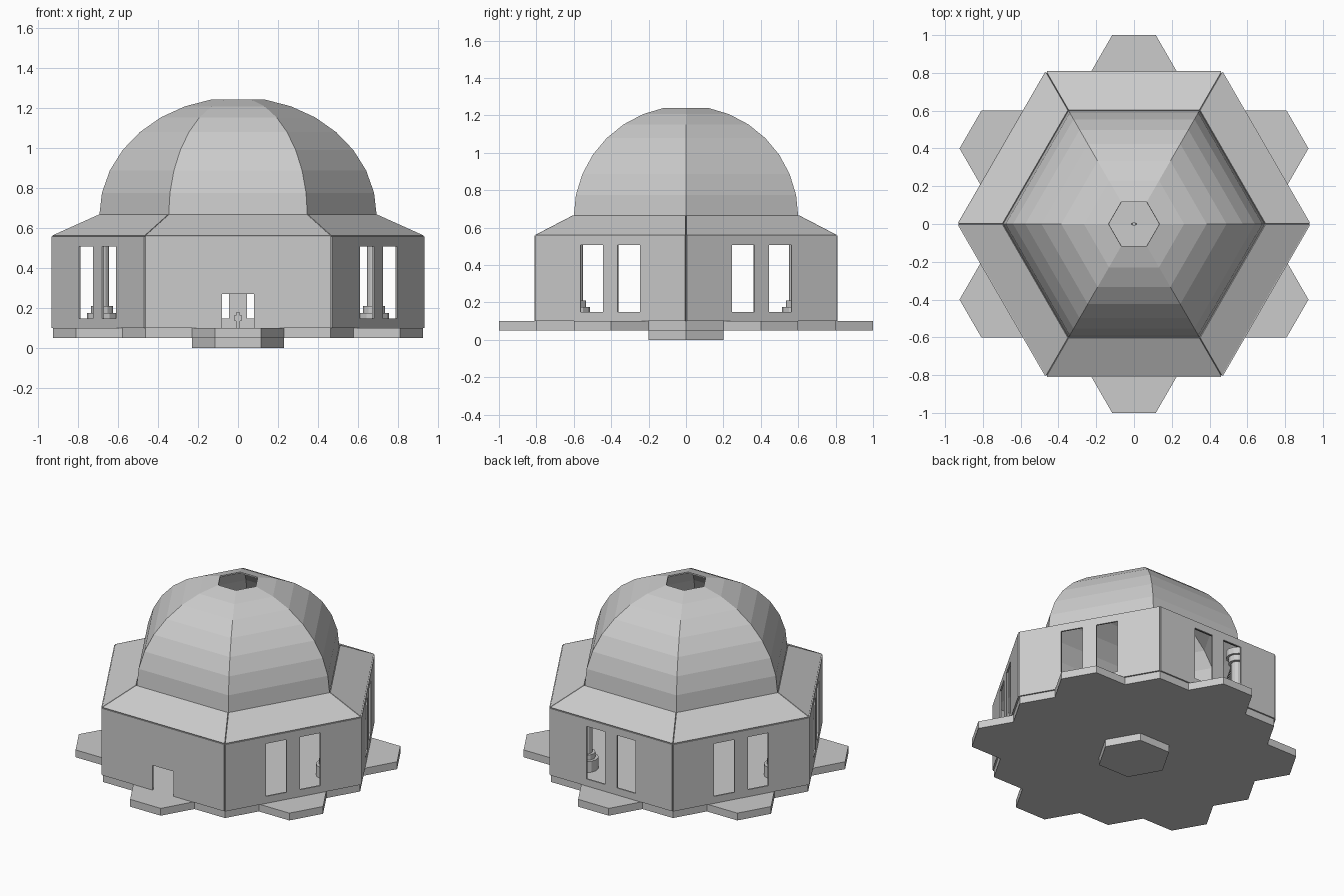
import bpy, bmesh
from math import sin, cos, pi, radians, sqrt
from mathutils import Matrix, Vector

if "Cube" in bpy.data.objects:
    bpy.data.objects.remove(bpy.data.objects["Cube"])

TILE_R = 0.4 / sqrt(3)      # tile corner radius (apothem 0.2)
K = 1 / sqrt(3)             # half side of a hexagon per unit of apothem


def finish(name, bm, thickness=0, offset=1):
    mesh = bpy.data.meshes.new(name)
    bm.to_mesh(mesh)
    bm.free()
    ob = bpy.data.objects.new(name, mesh)
    bpy.context.collection.objects.link(ob)
    if thickness:
        m = ob.modifiers.new("thickness", "SOLIDIFY")
        m.thickness, m.offset = thickness, offset
    return ob


def hexagon(bm, cx, cy, z, r=TILE_R):
    return bm.faces.new([bm.verts.new((cx + r * cos(i * pi / 3), cy + r * sin(i * pi / 3), z))
                         for i in range(6)])


def panel(name, side, xs, zs, holes=()):
    """Flat wall facing -y at apothem 0.8, gridded with open cells, turned to its side."""
    bm = bmesh.new()
    grid = [[bm.verts.new((x, -0.8, z)) for x in xs] for z in zs]
    for j in range(len(zs) - 1):
        for i in range(len(xs) - 1):
            if (i, j) not in holes:
                bm.faces.new((grid[j][i], grid[j][i + 1], grid[j + 1][i + 1], grid[j + 1][i]))
    bmesh.ops.delete(bm, geom=[v for v in bm.verts if not v.link_faces], context="VERTS")
    bm.transform(Matrix.Rotation(side * pi / 3, 4, "Z"))
    return finish(name, bm, 0.01)


def lathe(name, profile, sides, x=0, y=0):
    """Closed solid turned from (radius, z) points."""
    bm = bmesh.new()
    rings = [[bm.verts.new((x + r * cos(2 * pi * i / sides), y + r * sin(2 * pi * i / sides), z))
              for i in range(sides)] for r, z in profile]
    for a, b in zip(rings, rings[1:]):
        for i in range(sides):
            n = (i + 1) % sides
            bm.faces.new((a[i], a[n], b[n], b[i]))
    bm.faces.new(rings[0][::-1])
    bm.faces.new(rings[-1])
    return finish(name, bm)


# Floor: cluster of 19 hexagonal tiles welded into one slab
bm = bmesh.new()
for q in range(-2, 3):
    for r in range(-2, 3):
        if abs(q + r) <= 2:
            hexagon(bm, 1.5 * TILE_R * q, 0.4 * (r + q / 2), 0.1)
bmesh.ops.remove_doubles(bm, verts=bm.verts, dist=0.001)
finish("floor_tiles", bm, 0.05, -1)

# Foot: single tile below the floor
bm = bmesh.new()
hexagon(bm, 0, 0, 0.05)
finish("foot_tile", bm, 0.05, -1)

# Walls: door at the front, a pair of windows in the other five
W = 0.8 * K
panel("front_wall", 0, (-W, -0.08, 0.08, W), (0.1, 0.27, 0.557), [(1, 0)])
for s in range(1, 6):
    panel(f"window_wall_{s}", s, (-W, -0.185, -0.046, 0.046, 0.185, W),
          (0.1, 0.148, 0.508, 0.557), [(1, 1), (3, 1)])

# Sloping roof panels
for s in range(6):
    bm = bmesh.new()
    bm.faces.new([bm.verts.new(p) for p in ((-W, -0.8, 0.553), (W, -0.8, 0.553),
                                            (0.6 * K, -0.6, 0.657), (-0.6 * K, -0.6, 0.657))])
    bm.transform(Matrix.Rotation(s * pi / 3, 4, "Z"))
    finish(f"roof_panel_{s}", bm, 0.01)

# Six-sided dome, open at the top
bm = bmesh.new()
rings = []
for k in range(8):
    a = radians(11.25 * k)
    rings.append([bm.verts.new((1.2 * K * cos(a) * cos(i * pi / 3),
                                1.2 * K * cos(a) * sin(i * pi / 3),
                                0.66 + 0.592 * sin(a))) for i in range(6)])
for a, b in zip(rings, rings[1:]):
    for i in range(6):
        n = (i + 1) % 6
        bm.faces.new((a[i], a[n], b[n], b[i]))
finish("dome", bm, 0.008, -1)

# Pillars under the dome corners, with stepped base and capital
PILLAR = [(0.075, 0.1), (0.075, 0.175), (0.055, 0.175), (0.055, 0.21), (0.037, 0.21),
          (0.037, 0.54), (0.055, 0.54), (0.055, 0.58), (0.07, 0.58), (0.07, 0.625)]
for i in range(6):
    lathe(f"pillar_{i}", PILLAR, 12, 0.68 * cos(i * pi / 3), 0.68 * sin(i * pi / 3))

# Small standing figure in the middle
for name, size, z in (("figure_legs", (0.02, 0.012, 0.035), 0.1175),
                      ("figure_torso", (0.034, 0.012, 0.03), 0.15),
                      ("figure_head", (0.016, 0.016, 0.016), 0.173)):
    bm = bmesh.new()
    bmesh.ops.create_cube(bm, size=1)
    bm.transform(Matrix.Translation((0, 0, z)) @ Matrix.Diagonal(Vector((*size, 1))))
    finish(name, bm)
